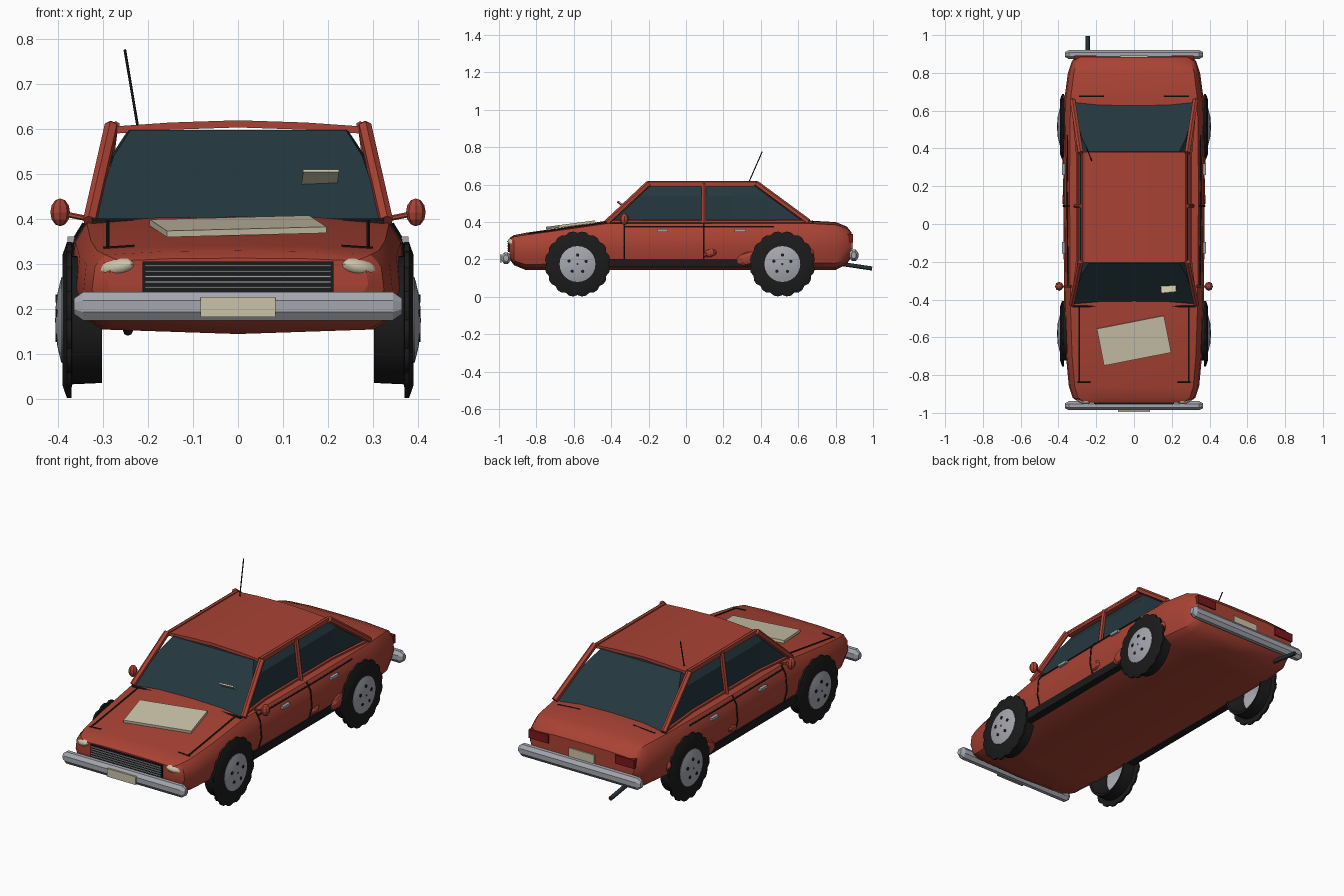
import bpy, bmesh, math
from mathutils import Vector, Matrix, Euler

if "Cube" in bpy.data.objects:
    bpy.data.objects.remove(bpy.data.objects["Cube"])


def material(name, r, g, b):
    m = bpy.data.materials.new(name)
    m.diffuse_color = (r, g, b, 1)
    m.use_nodes = True
    m.node_tree.nodes["Principled BSDF"].inputs["Base Color"].default_value = m.diffuse_color
    return m


RED = material("red paint", 0.40, 0.055, 0.034)
GLASS = material("dark glass", 0.017, 0.038, 0.048)
BLACK = material("black rubber", 0.011, 0.011, 0.011)
METAL = material("grey metal", 0.38, 0.39, 0.43)
CREAM = material("cream", 0.60, 0.55, 0.40)
LAMP = material("tail red", 0.19, 0.009, 0.011)
SLATE = material("exhaust slate", 0.02, 0.03, 0.038)


def finish(name, bm, mat, angle=30):
    bmesh.ops.recalc_face_normals(bm, faces=bm.faces)
    me = bpy.data.meshes.new(name)
    bm.to_mesh(me)
    bm.free()
    me.materials.append(mat)
    me.shade_smooth()
    me.set_sharp_from_angle(angle=math.radians(angle))
    ob = bpy.data.objects.new(name, me)
    bpy.context.collection.objects.link(ob)
    return ob


def loft(name, rings, mat, angle=30, caps=True, loop=False):
    """Skin a list of closed rings of points."""
    bm = bmesh.new()
    vs = [[bm.verts.new(p) for p in r] for r in rings]
    n = len(rings[0])
    pairs = list(zip(vs, vs[1:])) + ([(vs[-1], vs[0])] if loop else [])
    for a, b in pairs:
        for i in range(n):
            j = (i + 1) % n
            bm.faces.new((a[i], a[j], b[j], b[i]))
    if caps and not loop:
        bm.faces.new(vs[0])
        bm.faces.new(vs[-1])
    return finish(name, bm, mat, angle)


def box(name, centre, size, mat, rot=(0, 0, 0)):
    bm = bmesh.new()
    M = Matrix.Translation(centre) @ Euler(rot).to_matrix().to_4x4() @ Matrix.Diagonal((*size, 1))
    bmesh.ops.create_cube(bm, size=1, matrix=M)
    return finish(name, bm, mat)


def blob(name, centre, radii, mat, rot=(0, 0, 0), u=12, v=8, angle=30):
    bm = bmesh.new()
    M = Matrix.Translation(centre) @ Euler(rot).to_matrix().to_4x4() @ Matrix.Diagonal((*radii, 1))
    bmesh.ops.create_uvsphere(bm, u_segments=u, v_segments=v, radius=1, matrix=M)
    return finish(name, bm, mat, angle)


def rods(name, pts, r, mat, n=6):
    """Straight tubes through consecutive points."""
    bm = bmesh.new()
    for p, q in zip(pts, pts[1:]):
        p, q = Vector(p), Vector(q)
        M = Matrix.Translation((p + q) / 2) @ (q - p).to_track_quat('Z', 'Y').to_matrix().to_4x4()
        bmesh.ops.create_cone(bm, cap_ends=True, segments=n, radius1=r, radius2=r,
                              depth=(q - p).length, matrix=M)
    return finish(name, bm, mat, 50)


# Body stations: y, half width, bottom z, top z
ST = [(-0.945, .29, .21, .31), (-0.92, .325, .175, .325), (-0.86, .345, .15, .336),
      (-0.7, .36, .15, .358), (-0.43, .37, .15, .398), (0.2, .375, .15, .40),
      (0.65, .37, .15, .40), (0.8, .35, .15, .392), (0.86, .33, .18, .37), (0.885, .31, .22, .34)]
# Half section: width and height fractions
SEC = [(.84, .02), (.94, .12), (1, .45), (.98, .8), (.91, .97), (.5, 1.02)]


def lerp_table(rows, k):
    for a, b in zip(rows, rows[1:]):
        if a[0] <= k <= b[0]:
            t = (k - a[0]) / (b[0] - a[0])
            return [p + (q - p) * t for p, q in zip(a, b)]
    return list(rows[0] if k < rows[0][0] else rows[-1])


def side_x(y, z):
    _, w, lo, hi = lerp_table(ST, y)
    return w * lerp_table([(h, f) for f, h in SEC], (z - lo) / (hi - lo))[1]


def top_z(y, x):
    _, w, lo, hi = lerp_table(ST, y)
    f = abs(x) / w
    h = lerp_table([(0, 1.03), (.5, 1.02), (.91, .97), (1, .9)], f)[1]
    return lo + h * (hi - lo)


rings = []
for y, w, lo, hi in ST:
    half = [(w * f, y, lo + h * (hi - lo)) for f, h in SEC]
    rings.append([(0, y, lo - .006)] + half + [(0, y, lo + 1.03 * (hi - lo))]
                 + [(-x, yy, z) for x, yy, z in reversed(half)])
loft("body", rings, RED, 32)

# Cabin glass, waisted along the sides
glass = []
for z, wc, ws, y0, y1 in [(.385, .328, .29, -.43, .655), (.54, .277, .283, -.27, .46), (.598, .24, .245, -.21, .385)]:
    e = [(wc, y0), (ws, max(-.2, y0 + .005)), (ws, min(.37, y1 - .005)), (wc, y1)]
    glass.append([(x, y, z) for x, y in e] + [(-x, y, z) for x, y in reversed(e)])
loft("cabin_glass", glass, GLASS, 20)

# Roof panel with a slight crown
roof = []
for y in (-.205, .38):
    top = [(-.28, .606), (-.15, .615), (0, .62), (.15, .615), (.28, .606)]
    roof.append([(x, y, z) for x, z in top] + [(x, y, z - .016) for x, z in reversed(top)])
loft("roof", roof, RED)

# Parts on both sides
for s, side in ((1, "right"), (-1, "left")):
    rods(side + "_front_pillar", [(s * .33, -.425, .395), (s * .282, -.2, .606)], .016, RED)
    rods(side + "_rear_pillar", [(s * .282, .375, .606), (s * .325, .655, .40)], .016, RED)
    rods(side + "_middle_pillar", [(s * .308, .095, .39), (s * .28, .095, .606)], .013, RED)
    rods(side + "_roof_rail", [(s * .272, -.2, .608), (s * .272, .375, .608)], .01, RED)
    rods(side + "_beltline", [(s * .325, -.425, .402), (s * .3, -.2, .402), (s * .3, .375, .402),
                              (s * .325, .65, .402)], .009, RED)
    # Door seams, trim and sill
    for nm, y in (("front", -.33), ("rear", .095)):
        rods(f"{side}_{nm}_door_seam", [(s * side_x(y, z), y, z) for z in (.2, .2625, .35, .39)], .005, BLACK)
    rods(side + "_trim_line", [(s * side_x(y, .373), y, .373) for y in (-.33, .2, .47)], .005, BLACK)
    box(side + "_sill", (s * .335, -.025, .18), (.056, .82, .042), BLACK)
    for nm, y in (("front", -.125), ("rear", .29)):
        box(f"{side}_{nm}_handle", (s * .372, y, .354), (.016, .06, .014), METAL)
    # Mirrors
    rods(side + "_mirror_stalk", [(s * .33, -.33, .40), (s * .39, -.33, .412)], .006, RED)
    blob(side + "_mirror", (s * .396, -.33, .415), (.022, .024, .031), RED, u=8, v=6, angle=10)
    # Lamps
    blob(side + "_headlight", (s * .27, -.925, .292), (.046, .026, .02), CREAM, (0, s * .2, s * .35))
    box(side + "_tail_lamp", (s * .257, .872, .313), (.115, .04, .046), LAMP)
    # Bonnet and boot seams
    rods(side + "_bonnet_seam", [(s * .29, y, top_z(y, .29)) for y in (-.835, -.7, -.43)], .005, BLACK)
    rods(side + "_bonnet_front_seam", [(s * x, -.838, top_z(-.838, x)) for x in (.23, .30)], .004, BLACK)
    rods(side + "_boot_seam", [(s * x, .677, top_z(.677, x)) for x in (.16, .29)], .004, BLACK)
    # Dented panel scraps by the rear wheel
    for i, (y, z, a, b) in enumerate([(.33, .205, .06, .035), (.13, .235, .04, .022), (.655, .23, .03, .035)]):
        blob(f"{side}_dent_{i}", (s * .365, y, z), (.018, a, b), RED, (.3, 0, 0), 6, 5, 10)

rods("cowl_seam", [(-.325, -.435, .394), (.325, -.435, .394)], .007, BLACK)

# Wheels: tyre with notched tread flange, domed rim with bolt holes
TYRE = [(.385, .09), (.305, .128), (.303, .14), (.370, .143), (.371, .175), (.381, .175), (.391, .145), (.391, .09)]
RIM = [(.38, .096), (.393, .096), (.396, .085), (.402, .06), (.406, .03), (.407, .004)]


def lathe(name, prof, s, yc, mat, n, notch=False):
    out = []
    for i in range(n):
        a = 2 * math.pi * i / n
        out.append([])
        for x, r in prof:
            if notch and r > .17 and i % 3 == 0:
                r -= .009
            out[-1].append((s * x, yc + r * math.sin(a), .175 - r * math.cos(a)))
    return loft(name, out, mat, 35, loop=True)


for s, side in ((1, "right"), (-1, "left")):
    for nm, yc in (("front", -.58), ("rear", .515)):
        lathe(f"{side}_{nm}_tyre", TYRE, s, yc, BLACK, 48, True)
        lathe(f"{side}_{nm}_rim", RIM, s, yc, METAL, 24)
        bm = bmesh.new()
        for k in range(5):
            a = 2 * math.pi * k / 5 + .3
            M = (Matrix.Translation((s * .403, yc + .048 * math.cos(a), .175 + .048 * math.sin(a)))
                 @ Matrix.Rotation(math.pi / 2, 4, 'Y'))
            bmesh.ops.create_cone(bm, cap_ends=True, segments=8, radius1=.009, radius2=.009, depth=.006, matrix=M)
        finish(f"{side}_{nm}_rim_holes", bm, BLACK)

# Bumpers: faceted bars with tapered ends
for nm, yc, zc in (("front", -.962, .206), ("rear", .897, .222)):
    bar = []
    for x, k in ((-.365, .55), (-.345, 1), (.345, 1), (.365, .55)):
        bar.append([(x, yc + .026 * k * math.cos(a), zc + .034 * k * math.sin(a))
                    for a in [math.pi / 8 + i * math.pi / 4 for i in range(8)]])
    loft(nm + "_bumper", bar, METAL, 25)
box("front_plate", (0, -.99, .204), (.168, .01, .044), CREAM)
box("rear_plate", (0, .888, .278), (.15, .01, .046), CREAM)

# Grille with horizontal bars
box("grille", (0, -.943, .272), (.425, .02, .068), BLACK)
for i in range(5):
    box(f"grille_bar_{i}", (0, -.954, .248 + i * .012), (.415, .006, .004), METAL)

# Loose board on the bonnet and slip on the windscreen
tilt = Matrix.Rotation(.13, 3, 'X') @ Matrix.Rotation(.195, 3, 'Z')
box("bonnet_board", (0, -.617, .384), (.362, .2, .014), CREAM, tilt.to_euler())
box("windscreen_slip", (.183, -.346, .494), (.08, .045, .008), CREAM, (-.65, 0, .1))

# Aerial and exhaust
rods("aerial", [(-.224, .335, .61), (-.252, .408, .777)], .003, BLACK)
rods("exhaust_pipe", [(-.245, .80, .18), (-.245, .995, .151)], .011, SLATE, 8)
